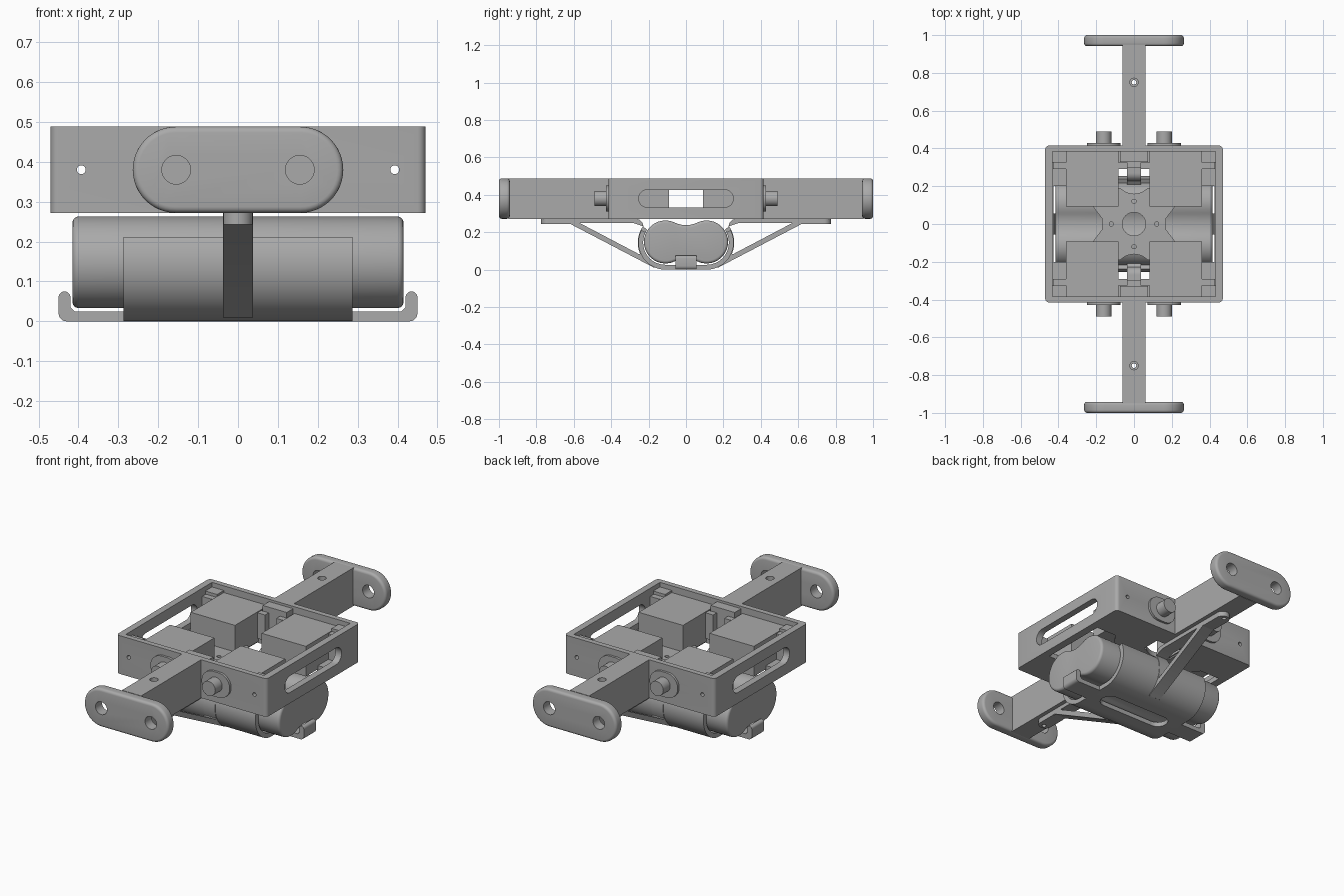
import bpy, bmesh
from math import sin, cos, radians, pi

cube = bpy.data.objects.get("Cube")
if cube:
    bpy.data.objects.remove(cube, do_unlink=True)

grey = bpy.data.materials.new("plain grey")
grey.use_nodes = True
grey.diffuse_color = (0.4, 0.4, 0.4, 1)
grey.node_tree.nodes["Principled BSDF"].inputs["Base Color"].default_value = (0.4, 0.4, 0.4, 1)

BOTTOM, TOP, AXLE = 0.272, 0.488, 0.38


def arc(cx, cy, r, start, end, n=24):
    return [(cx + r * cos(radians(start + (end - start) * i / n)),
             cy + r * sin(radians(start + (end - start) * i / n))) for i in range(n + 1)]


def circle(cx, cy, r):
    return arc(cx, cy, r, 0, 352.5, 47)


def stadium(cx, cy, half, r):
    return arc(cx + half - r, cy, r, -90, 90) + arc(cx - half + r, cy, r, 90, 270)


def rect(x0, x1, y0, y1):
    return [(x0, y0), (x1, y0), (x1, y1), (x0, y1)]


def flip(pts):
    return [(b, a) for a, b in pts]


def bake(obj):
    # Replace the mesh with its modified result
    graph = bpy.context.evaluated_depsgraph_get()
    mesh = bpy.data.meshes.new_from_object(obj.evaluated_get(graph))
    obj.modifiers.clear()
    obj.data = mesh


def prism(name, pts, axis, lo, hi, bevel=0.0):
    # Extrude a 2D outline along one axis
    place = {"x": lambda a, b, t: (t, a, b),
             "y": lambda a, b, t: (a, t, b),
             "z": lambda a, b, t: (a, b, t)}[axis]
    bm = bmesh.new()
    rings = [[bm.verts.new(place(a, b, t)) for a, b in pts] for t in (lo, hi)]
    bm.faces.new(rings[0])
    bm.faces.new(rings[1])
    for i in range(len(pts)):
        j = (i + 1) % len(pts)
        bm.faces.new((rings[0][i], rings[0][j], rings[1][j], rings[1][i]))
    bmesh.ops.recalc_face_normals(bm, faces=bm.faces)
    mesh = bpy.data.meshes.new(name)
    bm.to_mesh(mesh)
    bm.free()
    mesh.materials.append(grey)
    obj = bpy.data.objects.new(name, mesh)
    bpy.context.collection.objects.link(obj)
    if bevel:
        mod = obj.modifiers.new("round", "BEVEL")
        mod.width, mod.segments, mod.angle_limit = bevel, 4, radians(40)
        bake(obj)
    return obj


def cut(obj, pts, axis, lo, hi):
    tool = prism("cutter", pts, axis, lo, hi)
    mod = obj.modifiers.new("cut", "BOOLEAN")
    mod.operation, mod.solver, mod.object = "DIFFERENCE", "EXACT", tool
    bake(obj)
    bpy.data.objects.remove(tool, do_unlink=True)


def box(name, x0, x1, y0, y1, z0, z1, bevel=0.0):
    return prism(name, rect(min(x0, x1), max(x0, x1), min(y0, y1), max(y0, y1)),
                 "z", z0, z1, bevel)


# Open tray frame with rounded upright corners
outer = (arc(0.45, 0.395, 0.02, 0, 90, 5) + arc(-0.45, 0.395, 0.02, 90, 180, 5)
         + arc(-0.45, -0.395, 0.02, 180, 270, 5) + arc(0.45, -0.395, 0.02, 270, 360, 5))
frame = prism("frame", outer, "z", BOTTOM, TOP)
cut(frame, rect(-0.432, 0.432, -0.385, 0.385), "z", 0.3, 0.6)
cut(frame, stadium(0, AXLE, 0.253, 0.047), "x", -0.6, 0.6)
for s in (-1, 1):
    cut(frame, circle(s * 0.393, AXLE, 0.011), "y", -0.6, 0.6)
    # Floor openings leaving a cross-shaped web
    cut(frame, [(s * 0.17, -0.03), (s * 0.3, -0.2), (s * 0.425, -0.2),
                (s * 0.425, 0.2), (s * 0.3, 0.2), (s * 0.17, 0.03)], "z", 0.2, 0.31)
    cut(frame, [(-0.09, s * 0.3), (-0.09, s * 0.19)]
        + [(a, s * b) for a, b in arc(0, 0.26, 0.1, 225, 315, 10)]
        + [(0.09, s * 0.19), (0.09, s * 0.3)], "z", 0.2, 0.31)
    cut(frame, circle(s * 0.12, 0, 0.011), "z", 0.2, 0.31)
    cut(frame, circle(0, s * 0.12, 0.011), "z", 0.2, 0.31)
cut(frame, circle(0, 0, 0.062), "z", 0.2, 0.31)

for s in (-1, 1):
    end = "front" if s < 0 else "back"
    # Arm with its upright end plate
    arm = box(end + "_arm", -0.06, 0.06, s * 0.41, s * 0.95, BOTTOM, TOP)
    cut(arm, circle(0, s * 0.75, 0.012), "z", 0.2, 0.6)
    cut(arm, circle(0, s * 0.75, 0.022), "z", 0.46, 0.6)
    lo, hi = sorted((s * 0.942, s))
    plate = prism(end + "_end_plate", stadium(0, AXLE, 0.264, 0.108), "y", lo, hi, 0.015)
    for x in (-0.155, 0.155):
        cut(plate, circle(x, AXLE, 0.036), "y", -1.2, 1.2)
    box(end + "_centre_block", -0.075, 0.075, s * 0.328, s * 0.39, 0.295, 0.475)

    for m in (-1, 1):
        side = end + ("_left" if m > 0 else "_right")
        # Servo body, mounting ears, flange and shaft
        box(side + "_servo", m * 0.083, m * 0.36, s * 0.092, s * 0.386, 0.28, 0.45)
        ear = box(side + "_servo_ear", m * 0.035, m * 0.428, s * 0.292, s * 0.325, 0.3, 0.445)
        post = box(side + "_corner_post", m * 0.358, m * 0.434, s * 0.325, s * 0.388, 0.295, 0.462)
        for part in (ear, post):
            cut(part, circle(m * 0.393, AXLE, 0.011), "y", -0.6, 0.6)
        lo, hi = sorted((s * 0.39, s * 0.428))
        prism(side + "_servo_flange", stadium(m * 0.16, AXLE, 0.088, 0.07), "y", lo, hi)
        lo, hi = sorted((s * 0.4, s * 0.49))
        prism(side + "_servo_shaft", circle(m * 0.16, AXLE, 0.041), "y", lo, hi)

    # Triangular brace from the cradle to the arm
    outline = (arc(0.11, 0.145, 0.12, -75, 35)
               + arc(0.27, 0.23, 0.042, 180, 90, 10)
               + [(0.73, BOTTOM), (0.73, 0.245), (0.62, 0.245), (0.17, 0.01)])
    window = ([(0.57, 0.25), (0.285, 0.25)] + arc(0.11, 0.145, 0.148, 36, -24, 10)
              + [(0.252, 0.083)])
    brace = prism(end + "_brace", [(s * a, b) for a, b in outline], "x", -0.037, 0.037)
    cut(brace, [(s * a, b) for a, b in window], "x", -0.1, 0.1)
    pad = prism(end + "_brace_pad", flip(stadium(s * 0.69, 0, 0.085, 0.037)), "z", 0.243, BOTTOM)
    for part in (brace, pad):
        cut(part, circle(0, s * 0.75, 0.012), "z", 0.1, 0.6)

# Twin-cell battery pack with a waisted cross-section
cells = (arc(0.11, 0.148, 0.115, -115.6, 115.6) + arc(0, 0.378, 0.14, -64.4, -115.6, 12)[1:-1]
         + arc(-0.11, 0.148, 0.115, 64.4, 295.6) + arc(0, -0.082, 0.14, 115.6, 64.4, 12)[1:-1])
prism("battery_pack", cells, "x", -0.415, 0.415, 0.015)

# Cradle wrapping the pack, with a slot underneath
wrap = (arc(-0.11, 0.145, 0.145, 153, 270) + arc(0.11, 0.145, 0.145, 270, 387)
        + arc(0.11, 0.145, 0.119, 387, 270) + arc(-0.11, 0.145, 0.119, 270, 153))
cradle = prism("battery_cradle", wrap, "x", -0.287, 0.287)
cut(cradle, stadium(0, 0, 0.22, 0.055), "z", -0.1, 0.04)

# Upturned end clips
for m in (-1, 1):
    hook = ([(0.27, 0), (0.43, 0)] + arc(0.43, 0.02, 0.02, -90, 0, 5)
            + arc(0.435, 0.06, 0.015, 0, 180, 10) + [(0.42, 0.035), (0.41, 0.025), (0.27, 0.025)])
    prism(("left" if m > 0 else "right") + "_clip", [(m * a, b) for a, b in hook],
          "y", -0.055, 0.055)

# Smooth curved walls while keeping hard edges
bpy.ops.object.select_all(action="DESELECT")
for obj in bpy.context.collection.objects:
    if obj.type == "MESH" and obj.data.materials and obj.data.materials[0] == grey:
        obj.select_set(True)
        bpy.context.view_layer.objects.active = obj
bpy.ops.object.shade_smooth_by_angle(angle=radians(32))
